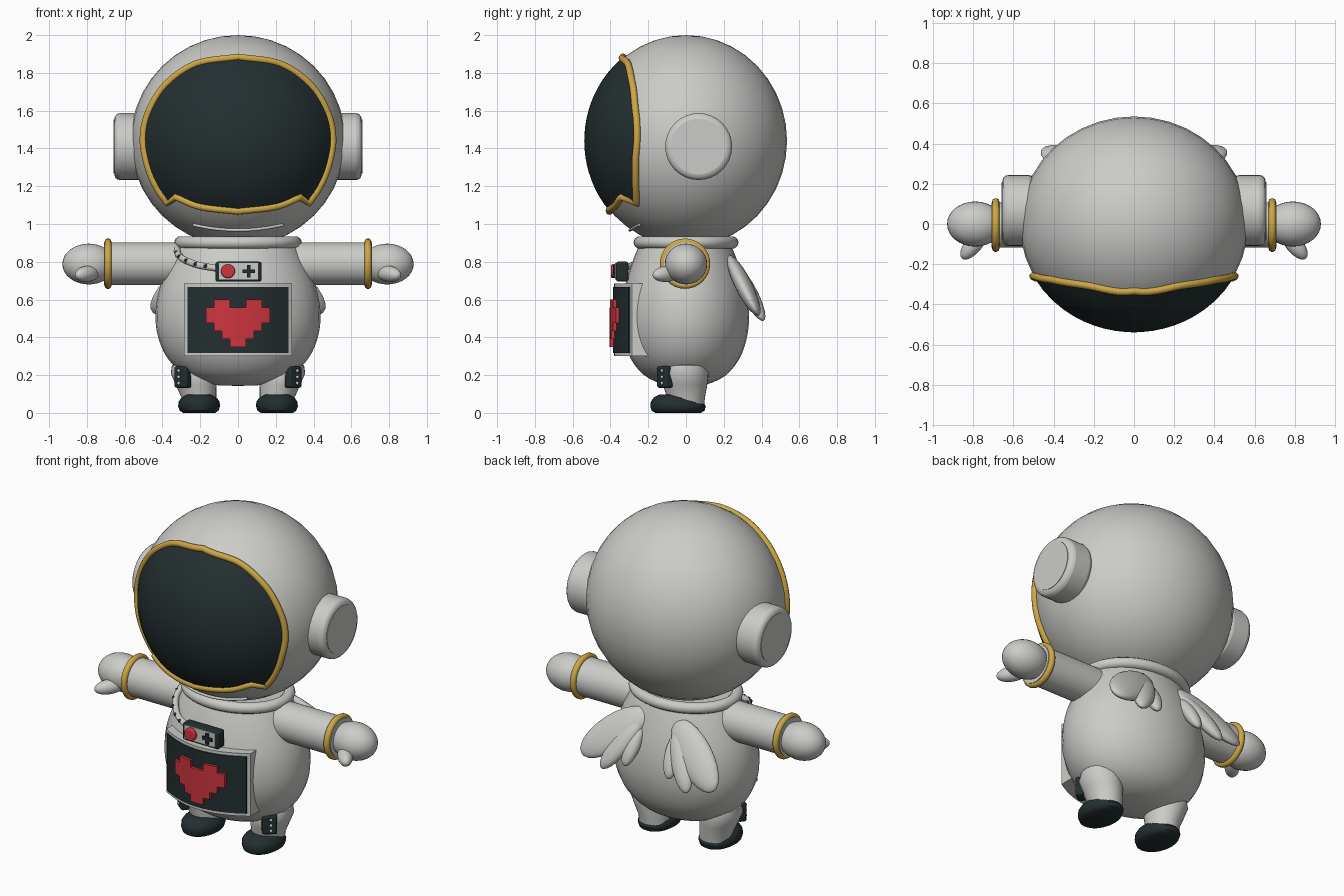
import bpy, bmesh, math
from mathutils import Vector, Matrix

if "Cube" in bpy.data.objects:
    bpy.data.objects.remove(bpy.data.objects["Cube"])


def material(name, rgb):
    m = bpy.data.materials.new(name)
    m.diffuse_color = (*rgb, 1)
    m.use_nodes = True
    m.node_tree.nodes["Principled BSDF"].inputs["Base Color"].default_value = m.diffuse_color
    return m


SUIT = material("suit_grey", (0.60, 0.60, 0.58))
DARK = material("dark_slate", (0.017, 0.028, 0.030))
GOLD = material("gold", (0.62, 0.39, 0.06))
RED = material("red", (0.62, 0.035, 0.05))


def finish(name, bm, mat, mirror=False, bevel=0):
    bmesh.ops.recalc_face_normals(bm, faces=bm.faces[:])
    me = bpy.data.meshes.new(name)
    bm.to_mesh(me)
    bm.free()
    me.materials.append(mat)
    ob = bpy.data.objects.new(name, me)
    bpy.context.collection.objects.link(ob)
    if bevel:
        b = ob.modifiers.new("bevel", 'BEVEL')
        b.width, b.segments = bevel, 3
    if mirror:
        ob.modifiers.new("mirror", 'MIRROR')
    return ob


def loft(name, rings, mat, mirror=False, n=32):
    """Stack of elliptical rings (x, y, z, radius_x, radius_y) with closed ends."""
    bm = bmesh.new()
    loops = [[bm.verts.new((x + rx * math.cos(2 * math.pi * i / n),
                            y + ry * math.sin(2 * math.pi * i / n), z)) for i in range(n)]
             for x, y, z, rx, ry in rings]
    for a, b in zip(loops, loops[1:]):
        for i in range(n):
            bm.faces.new((a[i], a[(i + 1) % n], b[(i + 1) % n], b[i]))
    bm.faces.new(loops[0])
    bm.faces.new(loops[-1])
    return finish(name, bm, mat, mirror)


def ball(name, c, r, mat, mirror=False, rot=Matrix(), seg=32):
    bm = bmesh.new()
    bmesh.ops.create_uvsphere(bm, u_segments=seg, v_segments=seg // 2, radius=1,
                              matrix=Matrix.Translation(c) @ rot @ Matrix.Diagonal((*r, 1)))
    return finish(name, bm, mat, mirror)


def lobe(name, a, b, width, thick, normal, mat):
    """Ellipsoid stretched from a to b, flattened along normal."""
    a, b = Vector(a), Vector(b)
    z = (b - a).normalized()
    x = z.cross(Vector(normal)).normalized()
    rot = Matrix((x, z.cross(x), z)).transposed().to_4x4()
    return ball(name, (a + b) / 2, (width, thick, (b - a).length / 2), mat, True, rot, 24)


def cylinder(name, c, r, depth, axis, mat, mirror=False, bevel=0, seg=32):
    bm = bmesh.new()
    rot = Vector(axis).to_track_quat('Z', 'Y').to_matrix().to_4x4()
    bmesh.ops.create_cone(bm, cap_ends=True, segments=seg, radius1=r, radius2=r, depth=depth,
                          matrix=Matrix.Translation(c) @ rot)
    return finish(name, bm, mat, mirror, bevel)


def box(name, c, size, mat, mirror=False, bevel=0, rot=Matrix()):
    bm = bmesh.new()
    bmesh.ops.create_cube(bm, size=1, matrix=Matrix.Translation(c) @ rot @ Matrix.Diagonal((*size, 1)))
    return finish(name, bm, mat, mirror, bevel)


def tube(name, pts, r, mat, closed=False, mirror=False):
    cu = bpy.data.curves.new(name, 'CURVE')
    cu.dimensions, cu.bevel_depth, cu.bevel_resolution, cu.use_fill_caps = '3D', r, 3, True
    s = cu.splines.new('POLY')
    s.points.add(len(pts) - 1)
    for p, q in zip(s.points, pts):
        p.co = (*q, 1)
    s.use_cyclic_u = closed
    cu.materials.append(mat)
    ob = bpy.data.objects.new(name, cu)
    bpy.context.collection.objects.link(ob)
    if mirror:
        ob.modifiers.new("mirror", 'MIRROR')


def smooth_path(pts, steps=6):
    """Catmull-Rom interpolation through pts."""
    p = [Vector(q) for q in pts]
    p = [2 * p[0] - p[1]] + p + [2 * p[-1] - p[-2]]
    out = []
    for a, b, c, d in zip(p, p[1:], p[2:], p[3:]):
        for i in range(steps):
            t = i / steps
            out.append(0.5 * (2 * b + (c - a) * t + (2 * a - 5 * b + 4 * c - d) * t * t
                              + (3 * b - a - 3 * c + d) * t ** 3))
    return out + [p[-2]]


# Helmet
HC, HR = Vector((0, 0, 1.44)), Vector((0.568, 0.535, 0.56))
ball("helmet", HC, HR, SUIT, seg=40)


def on_helmet(x, z, k=1.0):
    q = max(0, 1 - (x / HR.x) ** 2 - ((z - HC.z) / HR.z) ** 2)
    return Vector((x, -HR.y * math.sqrt(q), z - HC.z)) * k + Vector((0, 0, HC.z))


# Visor outline with a stepped lower edge, then the dark shield and gold rim
side = smooth_path([(0, 1.88, 0), (0.22, 1.845, 0), (0.38, 1.735, 0), (0.47, 1.59, 0), (0.498, 1.45, 0),
                    (0.475, 1.31, 0), (0.43, 1.2, 0), (0.37, 1.112, 0)])
lower = smooth_path([(0.325, 1.145, 0), (0.2, 1.095, 0), (0, 1.07, 0)])
half = [(p.x, p.y) for p in side + lower]
outline = half + [(-x, z) for x, z in half[-2:0:-1]]
bm = bmesh.new()
mid = (0, 1.48)
hub = bm.verts.new(on_helmet(*mid, 1.007))
rings = [[bm.verts.new(on_helmet(x * t, mid[1] + (z - mid[1]) * t, 1.007)) for x, z in outline]
         for t in [i / 10 for i in range(1, 11)]]
count = len(outline)
for i in range(count):
    j = (i + 1) % count
    bm.faces.new((hub, rings[0][i], rings[0][j]))
    for a, b in zip(rings, rings[1:]):
        bm.faces.new((a[i], b[i], b[j], a[j]))
visor = finish("visor", bm, DARK)
if visor.data.polygons[0].normal.y > 0:
    visor.data.flip_normals()
tube("visor_rim", [on_helmet(x, z, 1.008) for x, z in outline], 0.019, GOLD, closed=True)
tube("helmet_seam", [on_helmet(0.235 * t / 8, 0.972 + 0.028 * (t / 8) ** 2, 1.01) for t in range(-8, 9)],
     0.008, SUIT)

# Ear pods
cylinder("ear_pod", (0.575, 0.067, 1.41), 0.177, 0.16, (1, 0, 0), SUIT, True, 0.03)
cylinder("ear_cap", (0.654, 0.067, 1.41), 0.143, 0.008, (1, 0, 0), SUIT, True)

# Collar and body
tube("collar", [(0.305 * math.cos(a), 0.245 * math.sin(a), 0.902)
                for a in [i * math.pi / 20 for i in range(40)]], 0.033, SUIT, closed=True)
profile = smooth_path([(0.01, 0.143, 0), (0.15, 0.152, 0), (0.28, 0.20, 0), (0.37, 0.285, 0), (0.42, 0.39, 0),
                       (0.437, 0.5, 0), (0.425, 0.62, 0), (0.39, 0.73, 0), (0.345, 0.83, 0),
                       (0.30, 0.91, 0)], 3)
loft("body", [(0, -0.005, p.y, p.x, p.x * 0.775) for p in profile], SUIT)

# Arms, cuffs, hands
cylinder("arm", (0.48, -0.005, 0.79), 0.113, 0.46, (1, 0, 0), SUIT, True)
tube("cuff", [(0.688, -0.005 + 0.115 * math.cos(a), 0.79 + 0.115 * math.sin(a))
              for a in [i * math.pi / 16 for i in range(32)]], 0.019, GOLD, closed=True, mirror=True)
ball("hand", (0.79, 0, 0.788), (0.14, 0.112, 0.108), SUIT, True)
lobe("thumb", (0.74, -0.03, 0.745), (0.855, -0.172, 0.728), 0.043, 0.043, (0, 0, 1), SUIT)

# Legs and boots
loft("leg", [(0.205, 0.0, 0.02, 0.09, 0.095), (0.207, 0.0, 0.08, 0.092, 0.1), (0.222, -0.005, 0.15, 0.108, 0.118),
             (0.238, -0.005, 0.21, 0.118, 0.125), (0.245, -0.002, 0.25, 0.105, 0.11),
             (0.24, 0.0, 0.275, 0.06, 0.06)], SUIT, True)
loft("boot", [(0.206, -0.042, 0, 0.085, 0.12), (0.206, -0.042, 0.012, 0.103, 0.14),
              (0.206, -0.042, 0.035, 0.111, 0.147), (0.206, -0.048, 0.06, 0.108, 0.138),
              (0.206, -0.06, 0.082, 0.092, 0.11), (0.206, -0.07, 0.098, 0.06, 0.07)], DARK, True)
turn = Matrix.Rotation(math.radians(38), 4, 'Z')
box("leg_pad", (0.292, -0.112, 0.19), (0.085, 0.05, 0.115), DARK, True, 0.012, turn)
for k in (-1, 0, 1):
    ball("leg_stud", Vector((0.292, -0.112, 0.19 + 0.033 * k)) + turn @ Vector((0.008, -0.025, 0)),
         (0.009,) * 3, SUIT, True, seg=12)


# Curved chest screen with pixel heart
def curved_plate(name, x0, x1, z0, z1, front, back, mat, n=8):
    bm = bmesh.new()
    rows = []
    for i in range(n + 1):
        x = x0 + (x1 - x0) * i / n
        bend = 1.15 * x * x
        rows.append([bm.verts.new((x, y + bend, z)) for y, z in
                     ((front, z0), (front, z1), (back, z1), (back, z0))])
    for a, b in zip(rows, rows[1:]):
        for i in range(4):
            bm.faces.new((a[i], a[(i + 1) % 4], b[(i + 1) % 4], b[i]))
    bm.faces.new(rows[0])
    bm.faces.new(rows[-1])
    return finish(name, bm, mat)


curved_plate("screen_frame", -0.285, 0.285, 0.3, 0.685, -0.38, -0.27, SUIT, 16)
curved_plate("screen", -0.268, 0.268, 0.318, 0.667, -0.387, -0.37, DARK, 16)
runs = [(1, 3), (5, 7), (0, 8), (0, 8), (1, 7), (2, 6), (3, 5)]
for (c0, c1), r in zip(runs, (0, 0, 1, 2, 3, 4, 5)):
    z = 0.6 - r * 0.0417
    curved_plate("heart_row", (c0 - 4) * 0.0422, (c1 - 4) * 0.0422, z - 0.0417, z, -0.404, -0.38, RED, c1 - c0)

# Handheld controller with button and cross
box("controller", (0.003, -0.338, 0.748), (0.245, 0.065, 0.105), DARK, bevel=0.012)
box("controller_face", (0.003, -0.371, 0.75), (0.205, 0.009, 0.085), SUIT)
cylinder("button", (-0.053, -0.382, 0.75), 0.037, 0.03, (0, 1, 0), RED, bevel=0.008, seg=24)
box("cross_bar", (0.057, -0.379, 0.75), (0.066, 0.012, 0.02), DARK)
box("cross_post", (0.057, -0.379, 0.75), (0.02, 0.0125, 0.066), DARK)

# Strap with dark studs
strap = smooth_path([(-0.325, -0.06, 0.87), (-0.305, -0.165, 0.825), (-0.22, -0.272, 0.785),
                     (-0.11, -0.335, 0.765)], 6)
tube("strap", strap, 0.018, SUIT)
for p in strap[3:-1:3]:
    ball("strap_stud", p + Vector((-0.006, -0.014, 0.003)), (0.011, 0.009, 0.011), DARK, seg=12)

# Wings of three feathers
N = (0.2, 1, 0.4)
lobe("wing_feather_large", (0.1, 0.235, 0.82), (0.45, 0.375, 0.53), 0.105, 0.045, N, SUIT)
lobe("wing_feather_middle", (0.12, 0.26, 0.78), (0.29, 0.41, 0.49), 0.062, 0.042, N, SUIT)
lobe("wing_feather_small", (0.12, 0.26, 0.75), (0.15, 0.385, 0.53), 0.048, 0.038, N, SUIT)

# Smooth shading with sharp edges kept
bpy.ops.object.select_all(action='DESELECT')
for ob in bpy.context.scene.objects:
    if ob.type == 'MESH':
        ob.select_set(True)
        bpy.context.view_layer.objects.active = ob
bpy.ops.object.shade_smooth_by_angle(angle=math.radians(40))
